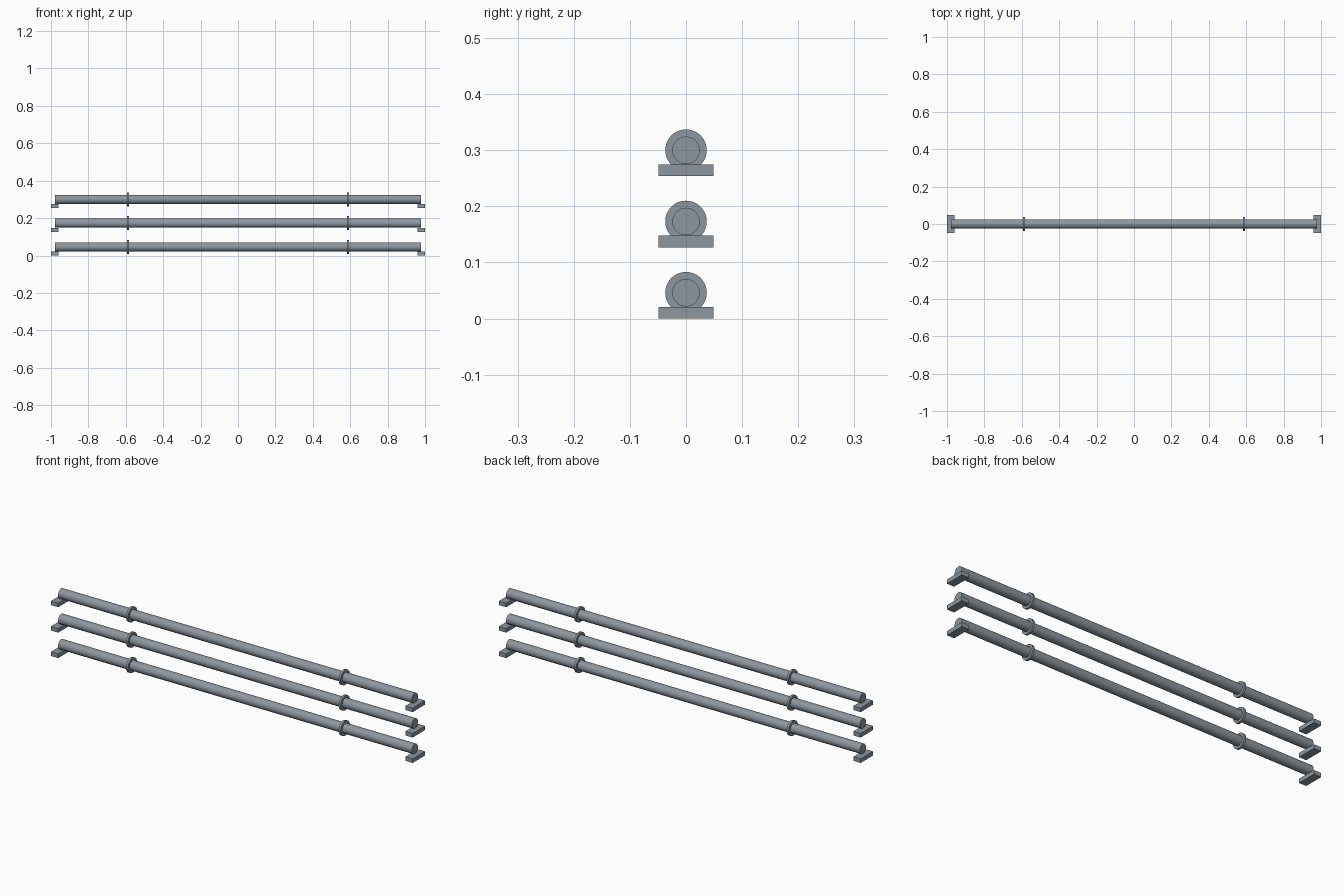
import bpy, math

if "Cube" in bpy.data.objects:
    bpy.data.objects.remove(bpy.data.objects["Cube"])

steel = bpy.data.materials.new("blue_grey_steel")
steel.diffuse_color = (0.27, 0.31, 0.35, 1)
steel.use_nodes = True
steel.node_tree.nodes["Principled BSDF"].inputs["Base Color"].default_value = steel.diffuse_color

PIPE_R, COLLAR_R = 0.0245, 0.037
AXIS_Z, SPACING = 0.046, 0.127


def finish(name, smooth=False):
    ob = bpy.context.object
    ob.name = name
    ob.data.materials.append(steel)
    if smooth:
        bpy.ops.object.shade_smooth_by_angle(angle=math.radians(35))
    return ob


def rod(name, x, z, radius, length):
    """Cylinder lying along x."""
    bpy.ops.mesh.primitive_cylinder_add(vertices=48, radius=radius, depth=length,
                                        location=(x, 0, z),
                                        rotation=(0, math.pi / 2, 0))
    return finish(name, True)


def block(name, x, z, size):
    bpy.ops.mesh.primitive_cube_add(size=1, location=(x, 0, z))
    bpy.context.object.scale = size
    bpy.ops.object.transform_apply(location=False, rotation=False, scale=True)
    return finish(name)


# Three stacked pipes, each with two collars and two end supports
for i in range(3):
    base = i * SPACING
    rod(f"pipe_{i + 1}", 0, base + AXIS_Z, PIPE_R, 1.956)
    for side, label in ((-1, "left"), (1, "right")):
        rod(f"collar_{label}_{i + 1}", side * 0.588, base + AXIS_Z, COLLAR_R, 0.011)
        block(f"support_{label}_{i + 1}", side * 0.98, base + 0.0103,
              (0.04, 0.098, 0.0206))
